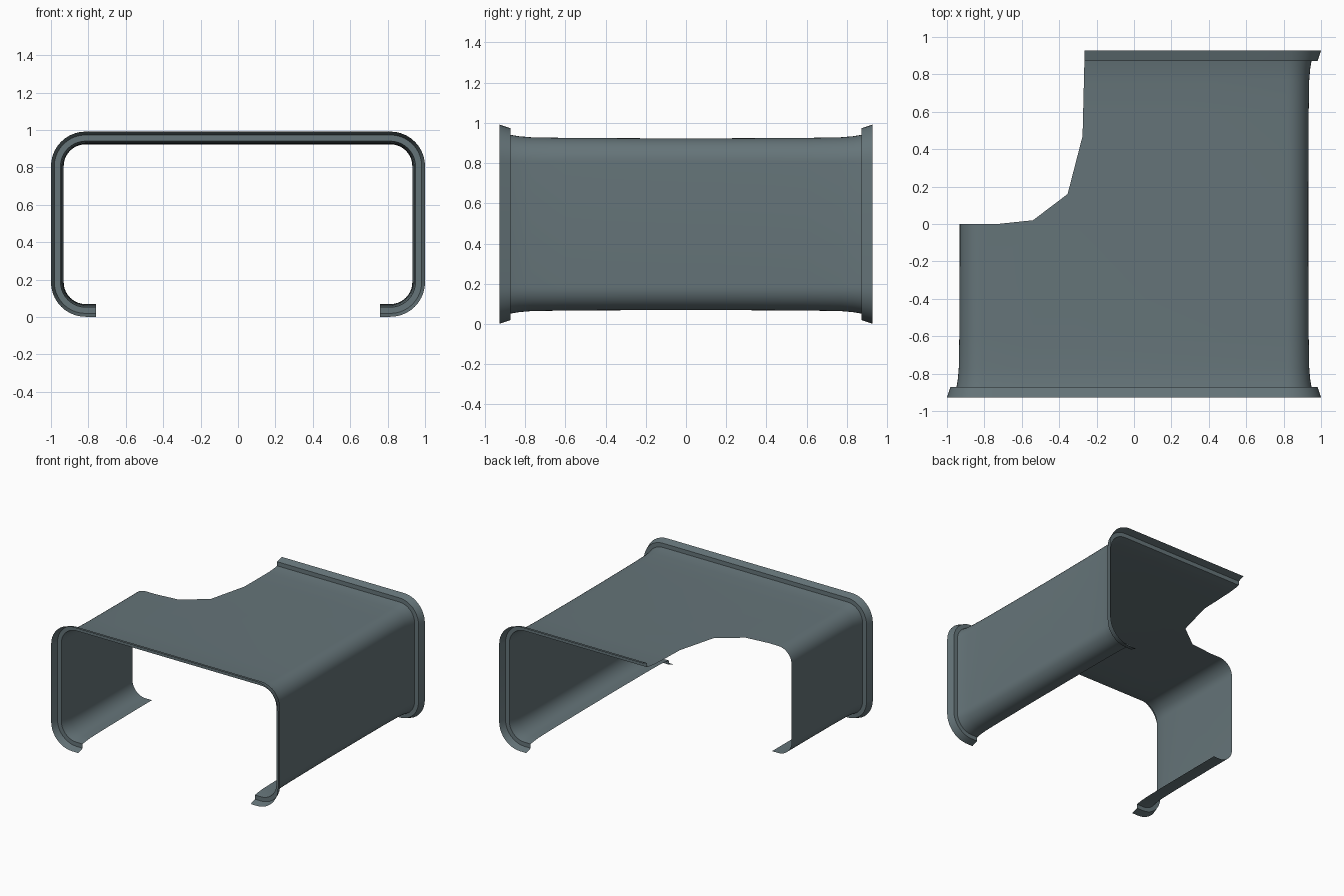
import bpy, bmesh, math
from mathutils import Vector

if "Cube" in bpy.data.objects:
    bpy.data.objects.remove(bpy.data.objects["Cube"])

MID_Z = 0.496
CORNER_X, CORNER_Z = 0.815, 0.31   # corner arc centre, relative to the middle
RADIUS = 0.117
LIP_X = 0.76                       # where the bottom lips end


def section(y, d):
    """Open C-shaped cross-section at depth y, offset outward by d."""
    r = RADIUS + d
    half = [(LIP_X, -CORNER_Z - r)]
    for start in (-90, 0):
        sz = -1 if start < 0 else 1
        for i in range(11):
            a = math.radians(start + 9 * i)
            half.append((CORNER_X + r * math.cos(a), sz * CORNER_Z + r * math.sin(a)))
    pts = half + [(-x, z) for x, z in reversed(half)]
    return [Vector((x, y, MID_Z + z)) for x, z in pts]


# Depth and outward offset: gently flared body, then a stepped socket rim
flare = [(0.2, 0.0), (0.4, 0.001), (0.6, 0.002), (0.77, 0.005), (0.83, 0.010),
         (0.872, 0.017), (0.8725, 0.050), (0.927, 0.068)]
stations = [(-y, d) for y, d in reversed(flare)] + [(0.0, 0.0)] + flare

bm = bmesh.new()
rows = [[bm.verts.new(p) for p in section(y, d)] for y, d in stations]
for a, b in zip(rows, rows[1:]):
    for i in range(len(a) - 1):
        bm.faces.new((a[i], a[i + 1], b[i + 1], b[i]))
bmesh.ops.recalc_face_normals(bm, faces=bm.faces[:])
top = max(bm.faces, key=lambda f: f.calc_center_median().z - abs(f.calc_center_median().y))
if top.normal.z < 0:
    bmesh.ops.reverse_faces(bm, faces=bm.faces[:])

# Curved cut-out through the back left quarter
curve = [(-1.1, 0.0), (-0.73, 0.0), (-0.54, 0.02), (-0.355, 0.16),
         (-0.275, 0.47), (-0.262, 1.0)]
planes = []
for (x0, y0), (x1, y1) in zip(curve, curve[1:]):
    co = Vector((x0, y0, 0))
    no = Vector((y0 - y1, x1 - x0, 0)).normalized()
    planes.append((co, no))


def inside(face, cuts):
    c = face.calc_center_median()
    return all((c - co).dot(no) > 0 for co, no in cuts)


for co, no in planes:
    bmesh.ops.bisect_plane(bm, geom=bm.verts[:] + bm.edges[:] + bm.faces[:],
                           plane_co=co, plane_no=no, dist=1e-5)
bmesh.ops.delete(bm, geom=[f for f in bm.faces if inside(f, planes)], context='FACES')

mesh = bpy.data.meshes.new("duct_shell")
bm.to_mesh(mesh)
bm.free()
shell = bpy.data.objects.new("duct_shell", mesh)
bpy.context.collection.objects.link(shell)

# Slate grey finish
slate = bpy.data.materials.new("slate_grey")
slate.diffuse_color = (0.13, 0.175, 0.19, 1)
slate.use_nodes = True
slate.node_tree.nodes["Principled BSDF"].inputs["Base Color"].default_value = slate.diffuse_color
mesh.materials.append(slate)

bpy.context.view_layer.objects.active = shell
shell.select_set(True)
bpy.ops.object.shade_smooth_by_angle(angle=math.radians(30))
